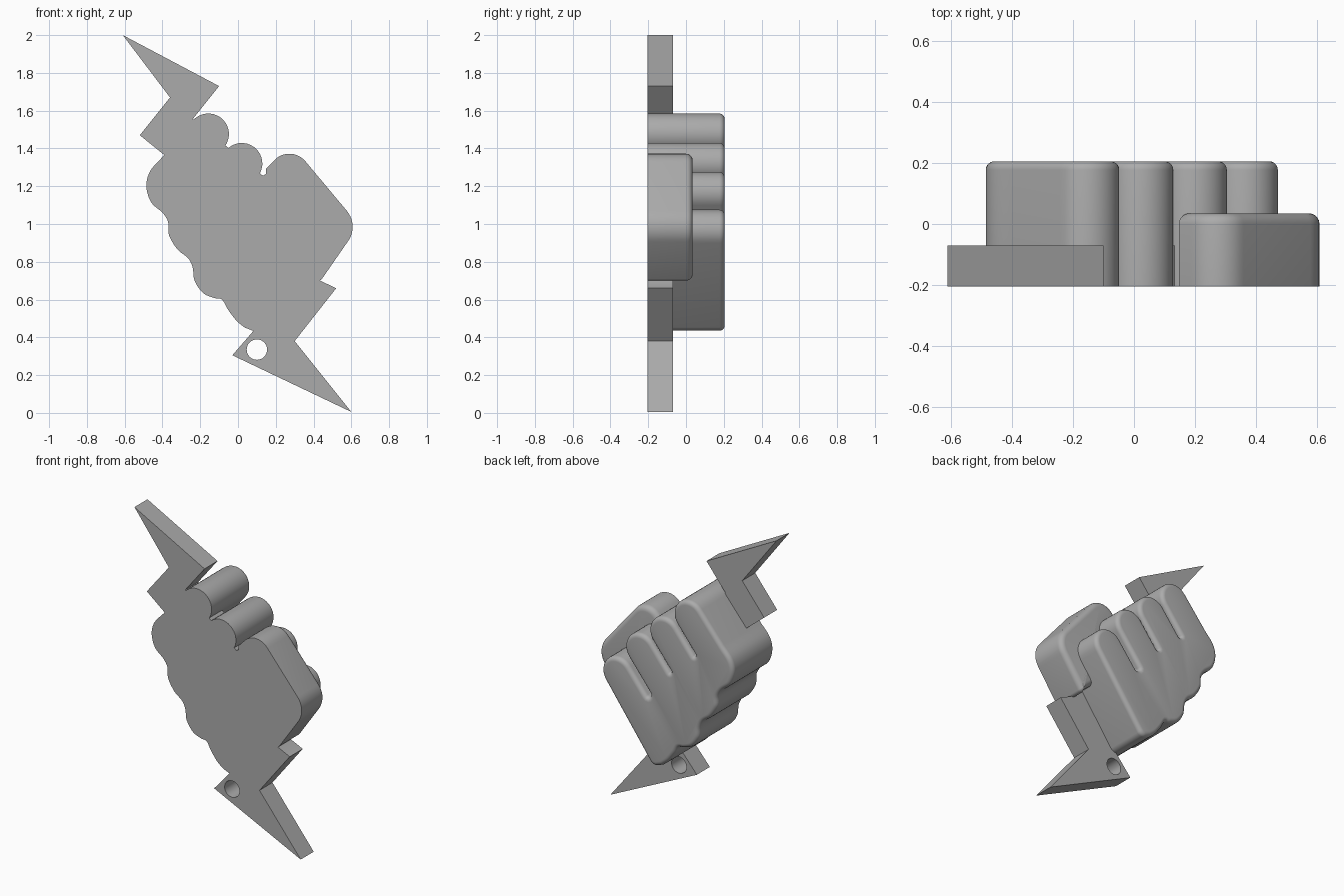
import bpy, bmesh, math
from mathutils import Vector as V

if "Cube" in bpy.data.objects:
    bpy.data.objects.remove(bpy.data.objects["Cube"])

FRONT, BACK = -0.205, 0.205
TILT = math.radians(-38.5)                       # slant across the fingers
ACROSS = V((math.cos(TILT), math.sin(TILT)))
ALONG = V((-ACROSS.y, ACROSS.x))                 # towards the fingertips

grey = bpy.data.materials.new("grey")
grey.use_nodes = True
grey.diffuse_color = (0.41, 0.41, 0.41, 1)
grey.node_tree.nodes["Principled BSDF"].inputs["Base Color"].default_value = grey.diffuse_color


def arc(centre, radius, start, sweep, steps=12):
    return [V(centre) + radius * V((math.cos(start + sweep * i / steps),
                                    math.sin(start + sweep * i / steps)))
            for i in range(steps + 1)]


def smooth_path(points, steps=5):
    """Catmull-Rom curve through the points."""
    p = [V(q) for q in points]
    p = [2 * p[0] - p[1]] + p + [2 * p[-1] - p[-2]]
    out = []
    for a, b, c, d in zip(p, p[1:], p[2:], p[3:]):
        for i in range(steps):
            t = i / steps
            out.append(0.5 * (2 * b + (c - a) * t + (2 * a - 5 * b + 4 * c - d) * t * t
                              + (3 * b - a - 3 * c + d) * t ** 3))
    return out + [p[-2]]


def inset(points, dist):
    out = []
    for i, p in enumerate(points):
        e1 = (p - points[i - 1]).normalized()
        e2 = (points[(i + 1) % len(points)] - p).normalized()
        n1, n2 = V((-e1.y, e1.x)), V((-e2.y, e2.x))
        out.append(p + dist * (n1 + n2) / max(1 + n1.dot(n2), 0.3))
    return out


def slab(name, points, back, fillet=0, steps=5):
    """Extrude an outline from the front plane, rounding the back rim."""
    rings = [(points, FRONT), (points, back - fillet)]
    for i in range(1, steps + 1 if fillet else 1):
        a = math.pi / 2 * i / steps
        rings.append((inset(points, fillet * (1 - math.cos(a))),
                      back - fillet + fillet * math.sin(a)))
    bm = bmesh.new()
    loops = [[bm.verts.new((p.x, y, p.y)) for p in pts] for pts, y in rings]
    n = len(points)
    for low, high in zip(loops, loops[1:]):
        for i in range(n):
            j = (i + 1) % n
            bm.faces.new((low[i], low[j], high[j], high[i]))
    bm.faces.new(loops[0])
    bm.faces.new(loops[-1])
    bmesh.ops.recalc_face_normals(bm, faces=bm.faces)
    mesh = bpy.data.meshes.new(name)
    bm.to_mesh(mesh)
    bm.free()
    mesh.materials.append(grey)
    obj = bpy.data.objects.new(name, mesh)
    bpy.context.collection.objects.link(obj)
    bpy.ops.object.select_all(action="DESELECT")
    obj.select_set(True)
    bpy.context.view_layer.objects.active = obj
    if fillet:
        bpy.ops.object.shade_smooth_by_angle(angle=math.radians(35))
    return obj


# Fist: four round fingertips split by slots, wavy knuckles on the other side
R = 0.109
tips = [V(c) for c in ((0.362, 0.967), (0.195, 1.166), (0.02, 1.32), (-0.157, 1.476))]
outline = arc((0.085, 0.485), 0.05, math.radians(-100), math.radians(60), 5)
for i, tip in enumerate(tips):
    outline += arc(tip, R, TILT, math.pi, 16)
    if i < 3:
        gap = (tips[i + 1] - tip).dot(-ACROSS) / 2 - R
        middle = tip - ACROSS * (R + gap) - ALONG * 0.2
        outline += arc(middle, gap, TILT, -math.pi, 6)
outline += smooth_path([(-0.40, 1.355), (-0.465, 1.28), (-0.485, 1.2), (-0.46, 1.115),
                        (-0.40, 1.06), (-0.37, 1.01), (-0.365, 0.94), (-0.32, 0.865),
                        (-0.265, 0.82), (-0.24, 0.77), (-0.23, 0.70), (-0.185, 0.635),
                        (-0.125, 0.608), (-0.085, 0.60), (-0.055, 0.55), (-0.01, 0.49),
                        (0.035, 0.452)])
slab("fist", outline, BACK, 0.028)

# Thumb: rounded bar lying beside the fingers
thumb = [V((0.30, 0.81)), V((0.40, 0.727))]
thumb += arc((0.425, 0.725), 0.025, math.radians(-120), math.radians(80), 5)
thumb += arc((0.475, 0.985), 0.132, math.radians(-38), math.radians(78), 10)
thumb += arc((0.272, 1.262), 0.11, math.radians(38), math.radians(103), 10)
thumb += [V((0.147, 1.29)), V((0.15, 1.2)), V((0.22, 1.0))]
slab("thumb", thumb, 0.035, 0.035)

# Lightning bolt with a round hole near its lower point
bolt = [V(p) for p in (
    (-0.61, 2.0), (-0.36, 1.67), (-0.52, 1.47), (-0.39, 1.365), (-0.3, 1.2), (-0.1, 0.75),
    (0.13, 0.49), (-0.03, 0.305), (0.60, 0.005), (0.30, 0.38), (0.52, 0.66), (0.435, 0.70),
    (0.36, 0.78), (0.36, 1.07), (0.12, 1.265), (-0.06, 1.41), (-0.24, 1.555), (-0.10, 1.73))]
bolt_obj = slab("lightning_bolt", bolt, -0.07)
bpy.ops.mesh.primitive_cylinder_add(vertices=32, radius=0.054, depth=1,
                                    location=(0.10, -0.14, 0.335),
                                    rotation=(math.pi / 2, 0, 0))
cutter = bpy.context.object
cutter.name = "hole_cutter"
cutter.hide_render = True
cutter.data.materials.append(grey)
cut = bolt_obj.modifiers.new("hole", "BOOLEAN")
cut.operation, cut.object, cut.solver = "DIFFERENCE", cutter, "EXACT"
bpy.ops.object.select_all(action="DESELECT")
bolt_obj.select_set(True)
bpy.context.view_layer.objects.active = bolt_obj
bpy.ops.object.modifier_apply(modifier=cut.name)
bpy.data.objects.remove(cutter)
bpy.ops.object.shade_smooth_by_angle(angle=math.radians(30))
